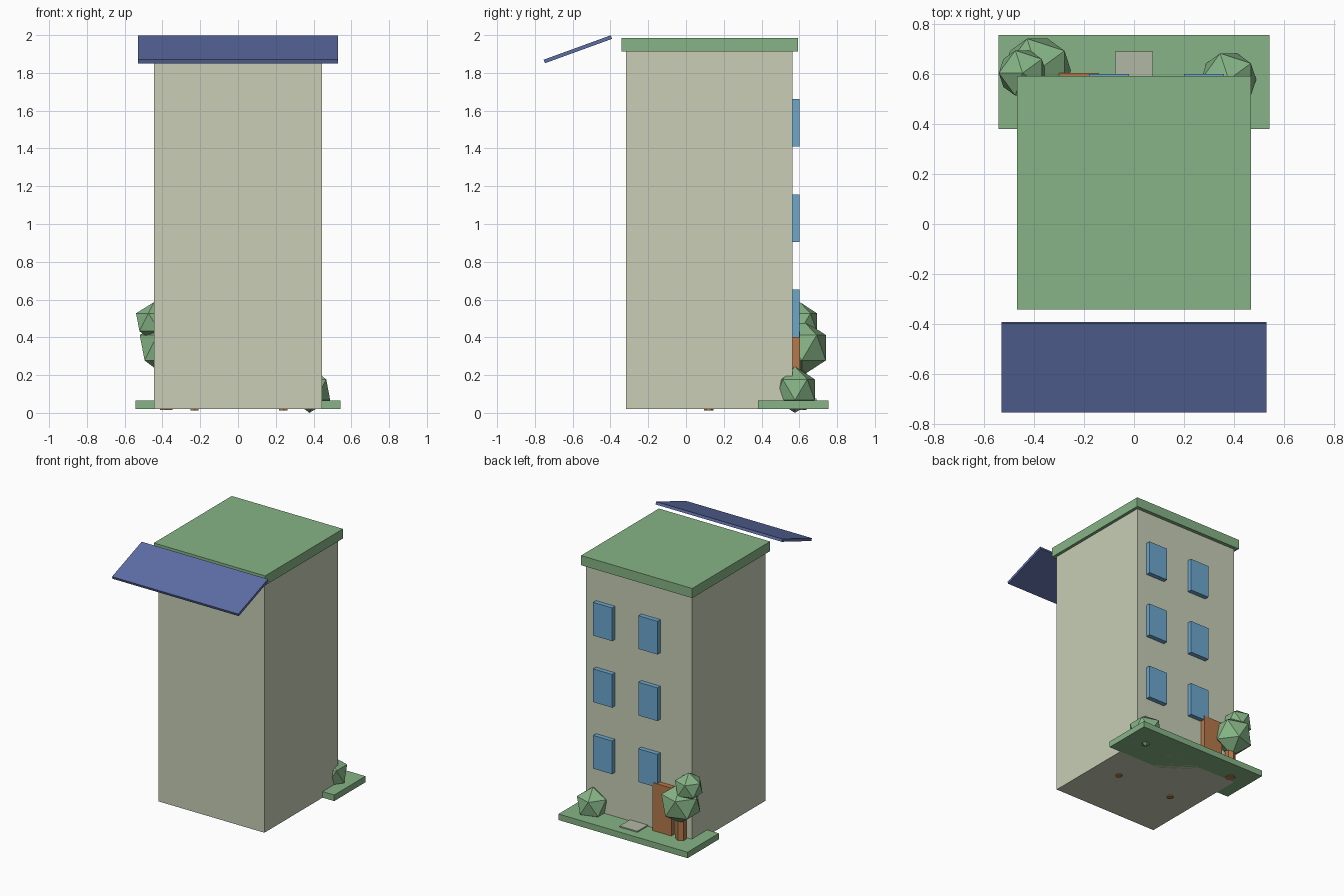
import bpy
import math

old = bpy.data.objects.get("Cube")
if old:
    bpy.data.objects.remove(old)


def material(name, *srgb):
    """Flat material from 0-255 display values."""
    rgb = [((c / 255 + 0.055) / 1.055) ** 2.4 for c in srgb]
    mat = bpy.data.materials.new(name)
    mat.use_nodes = True
    mat.diffuse_color = (*rgb, 1)
    bsdf = next(n for n in mat.node_tree.nodes if n.type == "BSDF_PRINCIPLED")
    bsdf.inputs["Base Color"].default_value = (*rgb, 1)
    bsdf.inputs["Roughness"].default_value = 0.8
    return mat


wall = material("pale wall", 200, 206, 182)
green = material("leaf green", 134, 180, 134)
navy = material("slate blue", 93, 110, 165)
glass = material("window blue", 109, 167, 206)
wood = material("wood brown", 182, 121, 74)
stone = material("stone", 177, 185, 163)


def finish(name, mat):
    obj = bpy.context.object
    obj.name = name
    obj.data.materials.append(mat)
    return obj


def box(name, mat, xs, ys, zs):
    """Box spanning the given ranges."""
    spans = (xs, ys, zs)
    bpy.ops.mesh.primitive_cube_add(size=1, location=[sum(s) / 2 for s in spans])
    obj = finish(name, mat)
    obj.scale = [s[1] - s[0] for s in spans]
    return obj


def foliage(name, radius, center):
    bpy.ops.mesh.primitive_ico_sphere_add(
        subdivisions=1, radius=radius, location=center, rotation=(0, 0, math.pi))
    return finish(name, green)


def post(name, radius, x, y, z0, z1):
    bpy.ops.mesh.primitive_cylinder_add(
        vertices=6, radius=radius, depth=z1 - z0, location=(x, y, (z0 + z1) / 2))
    return finish(name, wood)


# Building body and flat roof
box("building_body", wall, (-0.444, 0.444), (-0.317, 0.565), (0.02, 1.915))
box("roof_slab", green, (-0.467, 0.467), (-0.342, 0.592), (1.912, 1.985))

# Tilted panel floating beyond the roof edge
panel = box("tilted_panel", navy, (-0.53, 0.53), (-0.7615, -0.3835), (1.915, 1.935))
panel.rotation_euler.x = math.radians(20)

# Garden strip and doorstep
box("lawn", green, (-0.542, 0.542), (0.38, 0.755), (0.02, 0.066))
box("doorstep", stone, (-0.075, 0.075), (0.55, 0.69), (0.06, 0.075))

# Three rows of two windows
for row in range(3):
    z = 0.4 + row * 0.505
    for side, x in (("right", -0.18), ("left", 0.2)):
        box(f"window_{side}_{row + 1}", glass, (x, x + 0.16), (0.55, 0.6), (z, z + 0.252))

# Door
box("door", wood, (-0.3, -0.14), (0.55, 0.604), (0.05, 0.43))

# Tree and bush
post("tree_trunk", 0.038, -0.38, 0.6, 0.016, 0.28)
foliage("tree_lower_crown", 0.15, (-0.386, 0.613, 0.345))
foliage("tree_upper_crown", 0.106, (-0.445, 0.603, 0.48))
foliage("bush", 0.123, (0.378, 0.577, 0.123))

# Small pegs under the building
for side, x in (("left", 0.24), ("right", -0.23)):
    post(f"base_peg_{side}", 0.025, x, 0.12, 0.012, 0.05)
